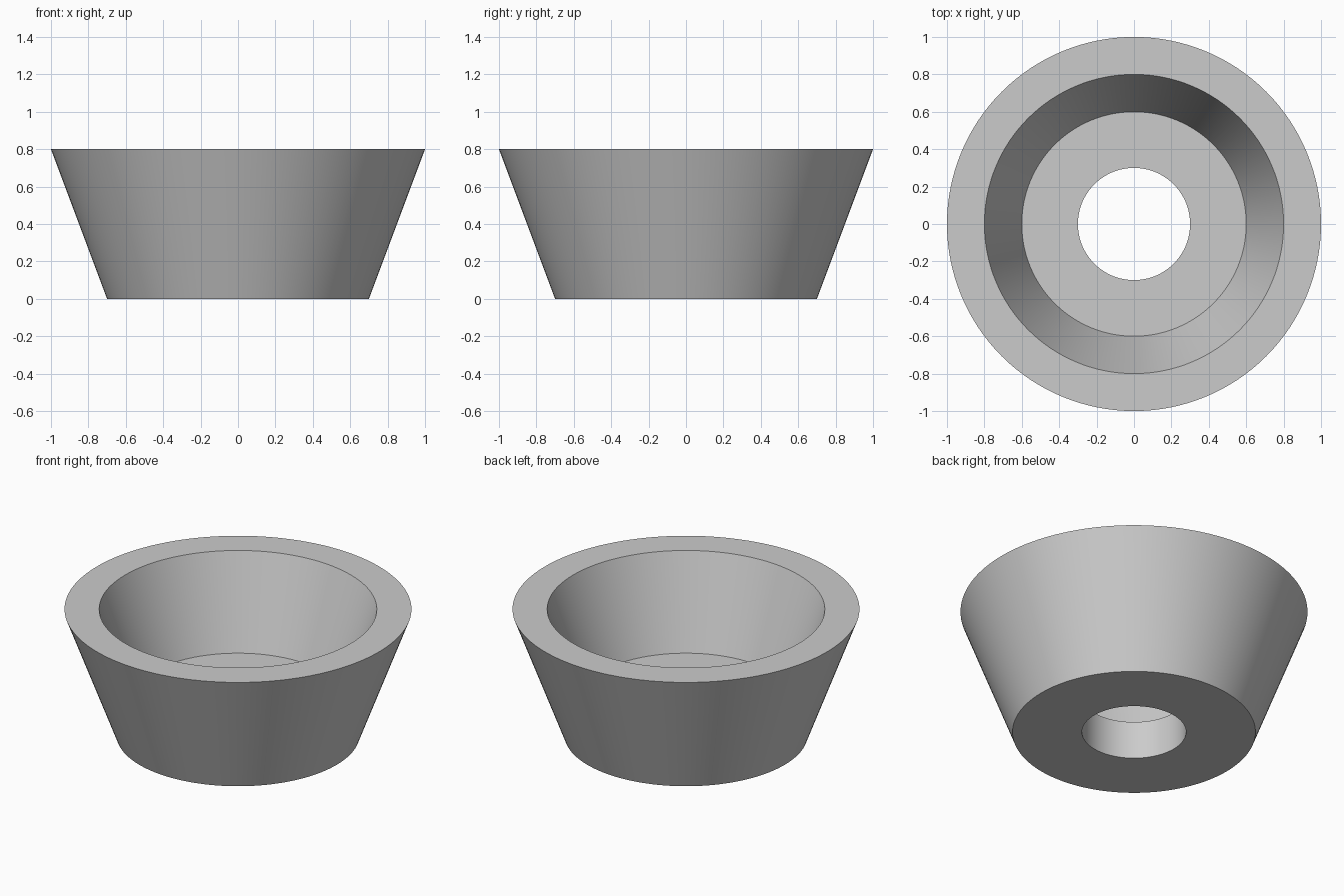
import bpy
import bmesh
import math

if "Cube" in bpy.data.objects:
    bpy.data.objects.remove(bpy.data.objects["Cube"], do_unlink=True)

SEGMENTS = 128

# Plain grey material
grey = bpy.data.materials.new("plain grey")
grey.use_nodes = True
colour = (0.6, 0.6, 0.6, 1)
grey.diffuse_color = colour
grey.node_tree.nodes["Principled BSDF"].inputs["Base Color"].default_value = colour

# Closed cross-section (radius, height): outer wall, rim, inner wall, floor, hole
profile = [(0.7, 0), (1, 0.8), (0.8, 0.8), (0.6, 0.24), (0.3, 0.24), (0.3, 0)]

# Turn the cross-section around the z axis
bm = bmesh.new()
verts = [bm.verts.new((r, 0, z)) for r, z in profile]
edges = [bm.edges.new((a, b)) for a, b in zip(verts, verts[1:] + verts[:1])]
bmesh.ops.spin(bm, geom=verts + edges, cent=(0, 0, 0), axis=(0, 0, 1),
               angle=math.tau, steps=SEGMENTS)
bmesh.ops.remove_doubles(bm, verts=bm.verts, dist=0.0001)
bmesh.ops.recalc_face_normals(bm, faces=bm.faces)

mesh = bpy.data.meshes.new("tapered_cup")
bm.to_mesh(mesh)
bm.free()
mesh.materials.append(grey)
cup = bpy.data.objects.new("tapered_cup", mesh)
bpy.context.collection.objects.link(cup)

# Smooth walls with crisp rims
bpy.ops.object.select_all(action="DESELECT")
cup.select_set(True)
bpy.context.view_layer.objects.active = cup
bpy.ops.object.shade_smooth_by_angle(angle=math.radians(30))
